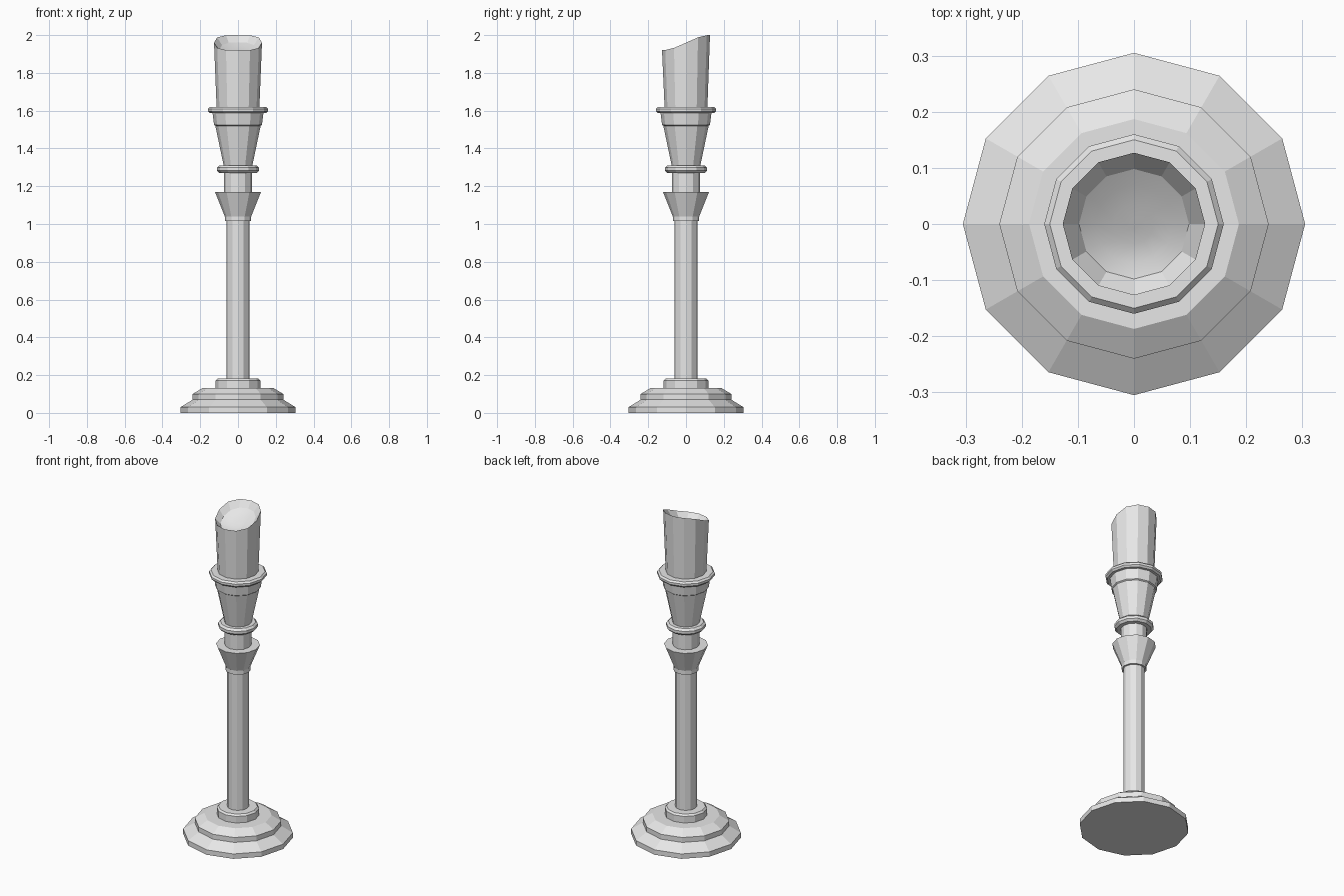
import bpy, bmesh, math

SIDES = 12

cube = bpy.data.objects.get("Cube")
if cube:
    bpy.data.objects.remove(cube, do_unlink=True)

grey = bpy.data.materials.new("plain grey")
grey.use_nodes = True
grey.diffuse_color = (0.8, 0.8, 0.8, 1)
grey.node_tree.nodes["Principled BSDF"].inputs["Base Color"].default_value = (0.8, 0.8, 0.8, 1)


def lathe(name, profile, height=None):
    """Turn (radius, z) points into a closed faceted solid; height() may bend z by y."""
    bm = bmesh.new()
    rings = []
    for r, z in profile:
        ring = []
        for i in range(SIDES):
            a = math.tau * i / SIDES
            x, y = r * math.cos(a), r * math.sin(a)
            ring.append(bm.verts.new((x, y, height(y, z) if height else z)))
        rings.append(ring)
    for low, high in zip(rings, rings[1:]):
        for i in range(SIDES):
            j = (i + 1) % SIDES
            bm.faces.new((low[i], low[j], high[j], high[i]))
    bm.faces.new(rings[0][::-1])
    bm.faces.new(rings[-1])
    bmesh.ops.recalc_face_normals(bm, faces=bm.faces)
    mesh = bpy.data.meshes.new(name)
    bm.to_mesh(mesh)
    bm.free()
    mesh.materials.append(grey)
    obj = bpy.data.objects.new(name, mesh)
    bpy.context.collection.objects.link(obj)
    return obj


def bead(inner, outer, z0, z1):
    """Profile of a ring with chamfered edges."""
    c = (z1 - z0) * 0.3
    return [(inner, z0), (outer - c, z0), (outer, z0 + c),
            (outer, z1 - c), (outer - c, z1), (inner, z1)]


# Stepped foot
lathe("base", [(0.305, 0), (0.305, 0.03), (0.24, 0.07), (0.24, 0.10), (0.187, 0.132),
               (0.118, 0.132), (0.118, 0.172), (0.108, 0.182), (0.06, 0.182)])

# Stem and flared collar
lathe("shaft", [(0.06, 0.17), (0.06, 1.03)])
lathe("collar", [(0.07, 1.015), (0.07, 1.04), (0.122, 1.17), (0.07, 1.17)])
lathe("neck", [(0.074, 1.16), (0.074, 1.28)])
lathe("neck_ring", bead(0.07, 0.11, 1.27, 1.31))

# Candle holder and drip dish
lathe("holder", [(0.074, 1.30), (0.12, 1.52), (0.127, 1.525), (0.135, 1.59)])
lathe("drip_dish", bead(0.11, 0.16, 1.587, 1.62))


# Candle with a slanted, melted rim
def melt(y, z):
    if z < 1.7:
        return z
    t = max(0, min(1, (y + 0.125) / 0.25))
    return z - 0.08 + 0.08 * t * t * (3 - 2 * t)


candle = lathe("candle", [(0.113, 1.61), (0.127, 2.0), (0.098, 1.965),
                          (0.07, 1.955), (0.035, 1.95), (0.008, 1.95)], melt)
for face in candle.data.polygons:
    c = face.center
    face.use_smooth = math.hypot(c.x, c.y) < 0.09 and c.z > 1.7
